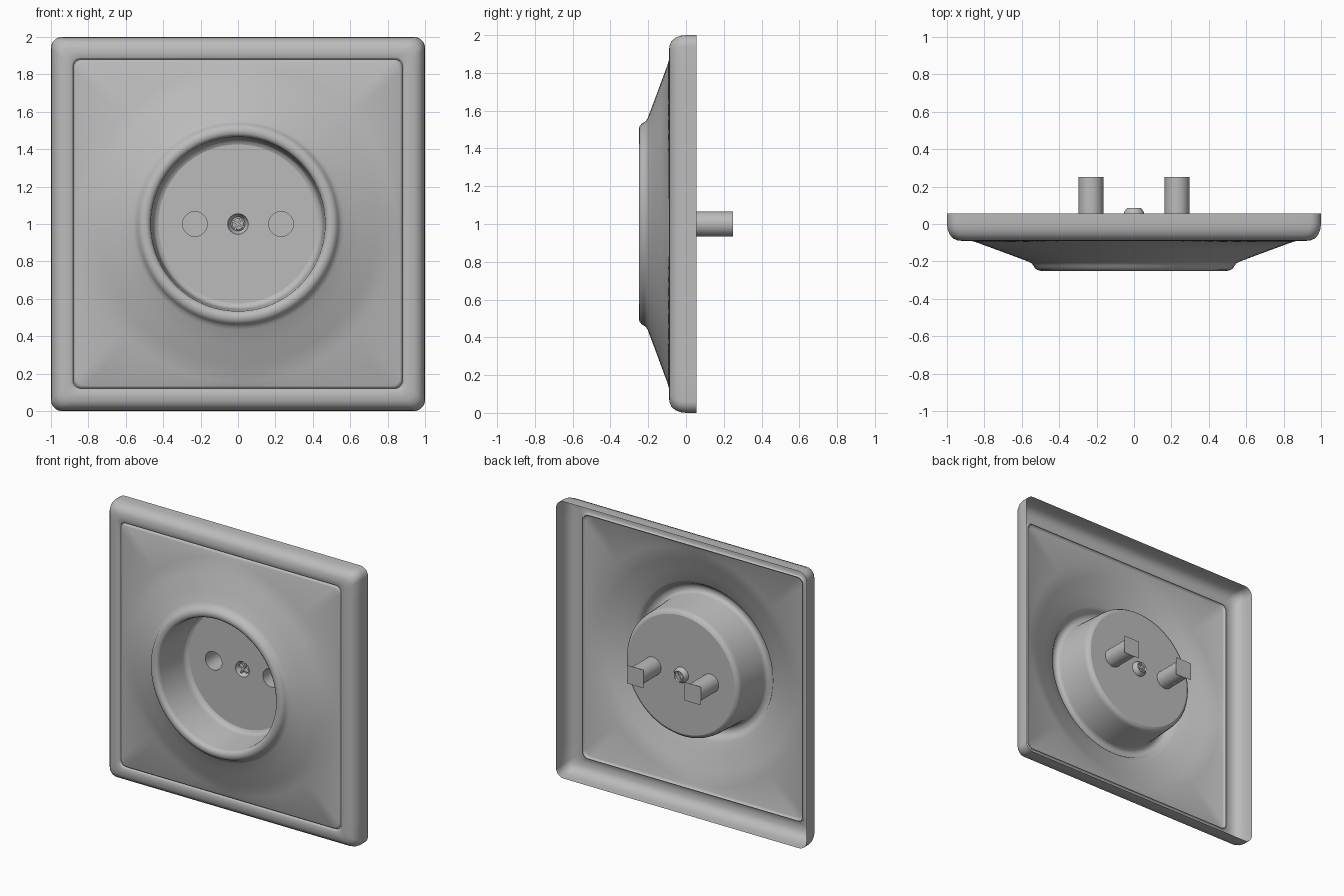
import bpy, bmesh
from math import sin, cos, tan, atan, atan2, pi, radians
from mathutils import Matrix

if "Cube" in bpy.data.objects:
    bpy.data.objects.remove(bpy.data.objects["Cube"], do_unlink=True)

CENTRE_Z = 1.0
FLOOR_Y = 0.05
PIN_X = 0.23
PIN_R = 0.066

grey = bpy.data.materials.new("grey plastic")
grey.use_nodes = True
grey.diffuse_color = (0.5, 0.5, 0.5, 1)
grey.node_tree.nodes["Principled BSDF"].inputs["Base Color"].default_value = (0.5, 0.5, 0.5, 1)


def finish(bm, name, angle=40):
    """Turn a bmesh into a shaded object."""
    mesh = bpy.data.meshes.new(name)
    bm.to_mesh(mesh)
    bm.free()
    mesh.materials.append(grey)
    obj = bpy.data.objects.new(name, mesh)
    bpy.context.collection.objects.link(obj)
    bpy.ops.object.select_all(action='DESELECT')
    obj.select_set(True)
    bpy.context.view_layer.objects.active = obj
    bpy.ops.object.shade_smooth_by_angle(angle=radians(angle))
    return obj


def rounded_square(half, radius, side=20, corner=7):
    """Outline points (x, z), counter-clockwise from the front."""
    pts = []
    flat = half - radius
    limit = atan(flat / half)
    for k in range(4):
        quarter = [(half, half * tan(limit * (2 * i / side - 1))) for i in range(side)]
        for i in range(corner):
            a = pi / 2 * i / corner
            quarter.append((flat + radius * cos(a), flat + radius * sin(a)))
        c, s = cos(k * pi / 2), sin(k * pi / 2)
        pts += [(x * c - z * s, x * s + z * c) for x, z in quarter]
    return pts


def matched_circle(radius):
    """Circle with the same point count and directions as the square outline."""
    angles = [atan2(z, x) for x, z in rounded_square(0.88, 0.06)]
    return [(radius * cos(a), radius * sin(a)) for a in angles]


def circle(radius, count=40):
    return [(radius * cos(2 * pi * i / count), radius * sin(2 * pi * i / count))
            for i in range(count)]


def add_ring(bm, pts, y, cx=0):
    return [bm.verts.new((cx + x, y, CENTRE_Z + z)) for x, z in pts]


def loft(bm, sections, cx=0):
    """Join successive (outline, depth) sections; returns the last ring."""
    last = None
    for pts, y in sections:
        ring = add_ring(bm, pts, y, cx)
        if last:
            n = len(ring)
            for i in range(n):
                j = (i + 1) % n
                bm.faces.new((last[i], last[j], ring[j], ring[i]))
        last = ring
    return last


# Outer frame: rounded square shell, open at the back
bm = bmesh.new()
frame_profile = [(1.0, 0.055), (1.0, 0.0), (0.996, -0.03), (0.985, -0.057),
                 (0.968, -0.077), (0.945, -0.087), (0.92, -0.09), (0.89, -0.09),
                 (0.884, -0.086), (0.88, -0.075)]
loft(bm, [(rounded_square(h, 0.06 - (1 - h) * 0.15), y) for h, y in frame_profile])
finish(bm, "outer_frame", 60)

# Cover plate: square edge rising as a cone to the round rim, then the cup wall
bm = bmesh.new()
edge_profile = [(0.88, -0.075), (0.875, -0.087), (0.865, -0.092)]
round_profile = [(0.845, -0.097), (0.75, -0.132), (0.65, -0.169), (0.565, -0.201),
                 (0.548, -0.21), (0.538, -0.222), (0.53, -0.236), (0.517, -0.246),
                 (0.5, -0.25), (0.483, -0.247), (0.471, -0.237), (0.466, -0.22),
                 (0.455, 0.01), (0.451, 0.03), (0.442, 0.043), (0.425, FLOOR_Y)]
sections = [(rounded_square(h, 0.045), y) for h, y in edge_profile]
sections += [(matched_circle(r), y) for r, y in round_profile]
loft(bm, sections)
finish(bm, "cover_plate_and_cup", 60)

# Cup floor: disc pierced for the two pin holes and the screw
bm = bmesh.new()
rings = [add_ring(bm, matched_circle(0.425), FLOOR_Y)]
rings += [add_ring(bm, circle(PIN_R), FLOOR_Y, side * PIN_X) for side in (-1, 1)]
rings.append(add_ring(bm, circle(0.055), FLOOR_Y))
edges = [bm.edges.new((r[i], r[(i + 1) % len(r)])) for r in rings for i in range(len(r))]
bmesh.ops.triangle_fill(bm, use_beauty=True, use_dissolve=False, edges=edges,
                        normal=(0, -1, 0))
finish(bm, "cup_floor")

# Pin tubes with square end plates
for name, side in (("right", -1), ("left", 1)):
    bm = bmesh.new()
    loft(bm, [(circle(PIN_R), FLOOR_Y), (circle(PIN_R), 0.25)], side * PIN_X)
    finish(bm, name + "_pin_tube")
    bm = bmesh.new()
    s = PIN_R
    bm.faces.new(add_ring(bm, [(-s, -s), (s, -s), (s, s), (-s, s)], 0.25, side * PIN_X))
    finish(bm, name + "_pin_end_plate")

# Centre screw: dished head
bm = bmesh.new()
head = loft(bm, [(circle(0.055), FLOOR_Y), (circle(0.052), 0.065),
                 (circle(0.038), 0.085), (circle(0.03), 0.078)])
bm.faces.new(head)
finish(bm, "screw_head", 30)

# Crossed blades in the screw head
bm = bmesh.new()
for turn in (30, 120):
    place = (Matrix.Translation((0, 0.07, CENTRE_Z)) @ Matrix.Rotation(radians(turn), 4, 'Y')
             @ Matrix.Diagonal((0.075, 0.03, 0.012, 1)))
    bmesh.ops.create_cube(bm, size=1, matrix=place)
finish(bm, "screw_cross")
